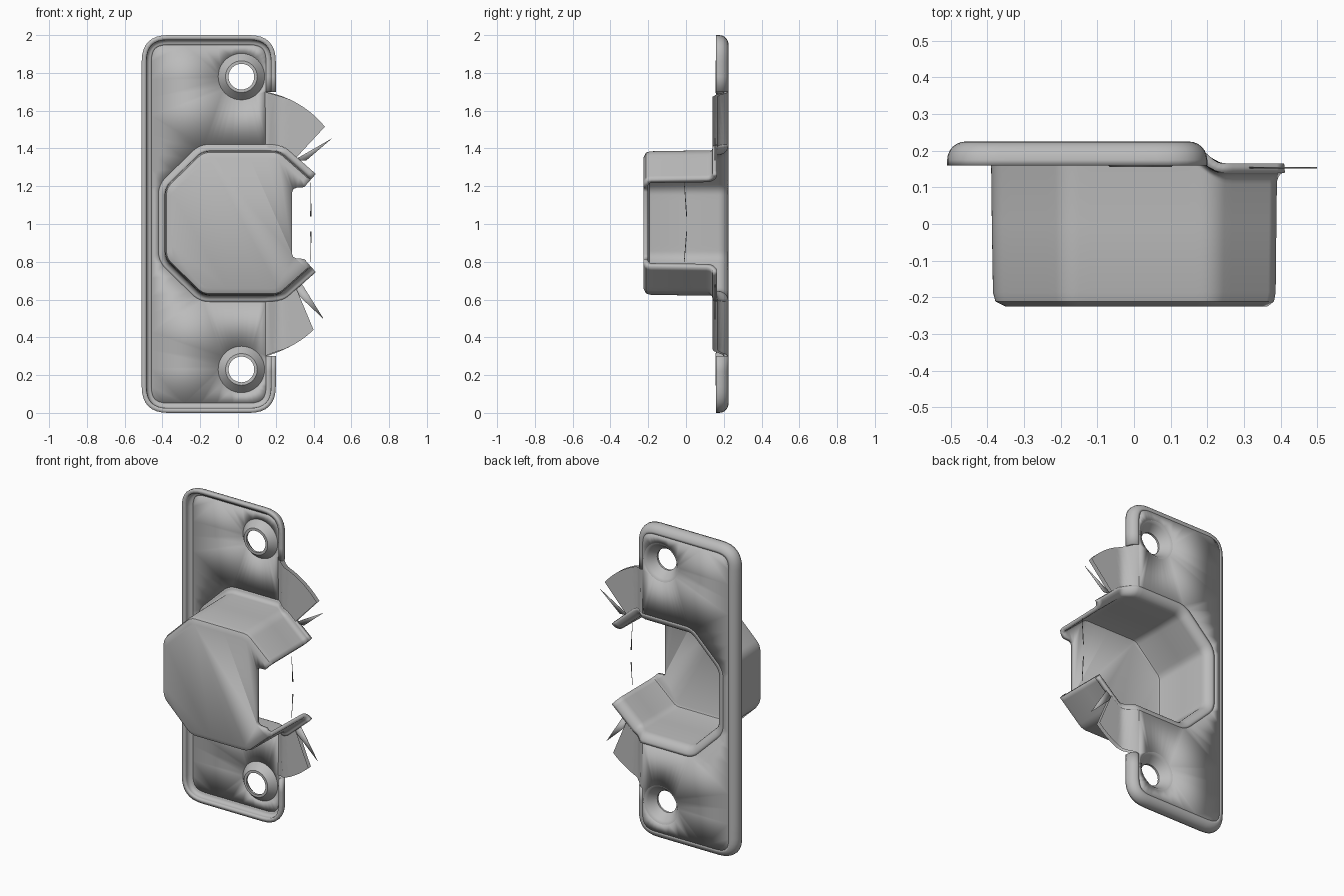
import bpy, bmesh, math
from mathutils import Vector

if "Cube" in bpy.data.objects:
    bpy.data.objects.remove(bpy.data.objects["Cube"])

WALL = 0.025
BACK = 0.225
MID = 1.005
SPLIT = 0.15      # x where the plate starts to step down

metal = bpy.data.materials.new("grey metal")
metal.use_nodes = True
metal.diffuse_color = (0.5, 0.5, 0.5, 1)
metal.node_tree.nodes["Principled BSDF"].inputs["Base Color"].default_value = (0.5, 0.5, 0.5, 1)


def finish(bm, name, wall=WALL, rim=True):
    """Orient the sheet towards the back, thicken it and smooth it."""
    bmesh.ops.remove_doubles(bm, verts=bm.verts, dist=0.0002)
    bmesh.ops.recalc_face_normals(bm, faces=bm.faces)
    if wall and sum(f.normal.y * f.calc_area() for f in bm.faces) < 0:
        bmesh.ops.reverse_faces(bm, faces=bm.faces)
    mesh = bpy.data.meshes.new(name)
    bm.to_mesh(mesh)
    bm.free()
    obj = bpy.data.objects.new(name, mesh)
    bpy.context.collection.objects.link(obj)
    mesh.materials.append(metal)
    if wall:
        mod = obj.modifiers.new("wall", 'SOLIDIFY')
        mod.thickness, mod.offset = wall, -1
        mod.use_even_offset, mod.use_rim = True, rim
    bpy.ops.object.select_all(action='DESELECT')
    obj.select_set(True)
    bpy.context.view_layer.objects.active = obj
    bpy.ops.object.shade_smooth_by_angle(angle=math.radians(35))
    return obj


def bezier(a, b, c, t):
    return a * (1 - t) ** 2 + b * 2 * t * (1 - t) + c * t * t


def rounded(points, radius, step=0.03):
    """Open path with rounded corners and evenly split straights."""
    pts = [Vector(p) for p in points]
    path = [pts[0]]
    for a, b, c in zip(pts, pts[1:], pts[2:]):
        u, v = (a - b).normalized(), (c - b).normalized()
        reach = radius * math.tan((math.pi - u.angle(v)) / 2)
        if reach < 0.001:
            path.append(b)
        else:
            path += [bezier(b + u * reach, b, b + v * reach, i / 8) for i in range(9)]
    path.append(pts[-1])
    out = [path[0]]
    for a, b in zip(path, path[1:]):
        n = max(1, math.ceil((b - a).length / step))
        out += [a.lerp(b, i / n) for i in range(1, n + 1)]
    return out


def offset(path, dist):
    out = []
    for i, p in enumerate(path):
        d = (path[min(i + 1, len(path) - 1)] - path[max(i - 1, 0)]).normalized()
        out.append(p + Vector((d.y, -d.x)) * dist)
    return out


def back_y(x):
    """Back skin height: flat plate, then a soft step down to the flange."""
    t = min(1, max(0, (x - SPLIT) / 0.09))
    return BACK - 0.06 * t * t * (3 - 2 * t)


def loft(bm, rings, closed=False):
    rows = [[bm.verts.new(p) for p in ring] for ring in rings]
    for a, b in zip(rows, rows[1:]):
        for i in range(len(a) - (0 if closed else 1)):
            j = (i + 1) % len(a)
            bm.faces.new((a[i], a[j], b[j], b[i]))
    return rows


# Octagonal cup, open on its left side
upper = [(0.39, 1.24 - MID), (0.22, 0.385), (SPLIT, 0.385), (-0.19, 0.385), (-0.39, 0.19)]
corners = [(x, MID + z) for x, z in upper] + [(x, MID - z) for x, z in reversed(upper)]
cup_path = rounded(corners, 0.1)
rings = []
for i in range(7):                                   # flared mouth
    a = i / 6 * math.pi / 2
    ring = offset(cup_path, 0.03 - 0.055 * math.sin(a))
    rings.append([(p.x, back_y(p.x) - 0.055 * (1 - math.cos(a)), p.y) for p in ring])
for o, y in ((-0.027, 0), (-0.03, -0.183), (-0.033, -0.194), (-0.045, -0.2)):
    rings.append([(p.x, y, p.y) for p in offset(cup_path, o)])
bm = bmesh.new()
rows = loft(bm, rings)
notch = [(0.35, 0.19), (0.31, 0.187), (0.293, 0.18), (0.287, 0.165)]
edge = [(x, -z) for x, z in notch] + [(x, z) for x, z in reversed(notch)]
bm.faces.new(rows[-1] + [bm.verts.new((x, -0.2, MID + z)) for x, z in edge])
finish(bm, "latch_cup")
mouth = [Vector((p[0], p[2])) for p in rings[0]]

# Rounded lip around the plate
lip_path = rounded([(0.2, 1.7), (0.2, 2), (-0.51, 2), (-0.51, 0), (0.2, 0), (0.2, 0.3)], 0.14, 0.1)
lip = []
for i in range(7):
    a = i / 6 * math.pi / 2
    lip.append([(p.x, BACK - 0.05 * (1 - math.cos(a)), p.y)
                for p in offset(lip_path, -0.05 * (1 - math.sin(a)))])
lip.append([(p.x, 0.16, p.y) for p in lip_path])
bm = bmesh.new()
loft(bm, lip)
finish(bm, "plate_lip")

# Flat plate with the cup mouth and two screw holes cut out
HOLES = (0.23, 1.78)
HOLE_X = 0.018


def circle(radius, y, z, n=40):
    return [(HOLE_X + radius * math.cos(k * math.tau / n), y,
             z + radius * math.sin(k * math.tau / n)) for k in range(n)]


bm = bmesh.new()
inner = [(p.x, BACK, p.y) for p in reversed(mouth) if p.x < SPLIT + 0.001]
loops = [lip[0] + inner] + [circle(0.122, BACK, z) for z in HOLES]
edges = []
for loop in loops:
    vs = [bm.verts.new(p) for p in loop]
    edges += [bm.edges.new((v, vs[(i + 1) % len(vs)])) for i, v in enumerate(vs)]
bmesh.ops.triangle_fill(bm, edges=edges, use_beauty=True, normal=(0, 1, 0))
finish(bm, "strike_plate")

# Countersunk screw seats
profile = [(0.123, 0.225), (0.112, 0.221), (0.104, 0.213), (0.068, 0.168),
           (0.068, 0.155), (0.084, 0.155), (0.123, 0.2), (0.123, 0.225)]
for name, z in zip(("lower_screw_seat", "upper_screw_seat"), HOLES):
    bm = bmesh.new()
    loft(bm, [circle(r, y, z) for r, y in profile], closed=True)
    finish(bm, name, wall=0)

# Torn flange fans beside the plate
fans = {"upper_flange": (1, [(SPLIT, 1.7), (0.34, 1.66), (0.46, 1.515)]),
        "lower_flange": (-1, [(SPLIT, 0.3), (0.31, 0.35), (0.40, 0.44)])}
for name, (side, ctrl) in fans.items():
    a, b, c = map(Vector, ctrl)
    root = sorted((p for p in mouth if SPLIT - 0.001 < p.x < 0.325 and (p.y - MID) * side > 0),
                  key=lambda p: p.x)
    columns = []
    for i, p in enumerate(root):
        tip = bezier(a, b, c, i / (len(root) - 1))
        line = [p.lerp(tip, k / 10) for k in range(11)]
        columns.append([(q.x, back_y(q.x), q.y) for q in line])
    bm = bmesh.new()
    loft(bm, columns)
    finish(bm, name, rim=False)

# Thin torn shards
shards = {"upper_shard": [(0.30, 0.155, 1.34), (0.36, 0.155, 1.335), (0.50, 0.155, 1.455)],
          "lower_shard": [(0.29, 0.155, 0.65), (0.34, 0.155, 0.68), (0.455, 0.155, 0.495)],
          "upper_sliver": [(0.385, -0.008, 1.22), (0.382, 0.004, 1.04), (0.388, 0.006, 1.04)],
          "lower_sliver": [(0.385, -0.008, 0.80), (0.382, 0.004, 0.96), (0.388, 0.006, 0.96)]}
for name, tri in shards.items():
    bm = bmesh.new()
    bm.faces.new([bm.verts.new(p) for p in tri])
    finish(bm, name, wall=0.003)
